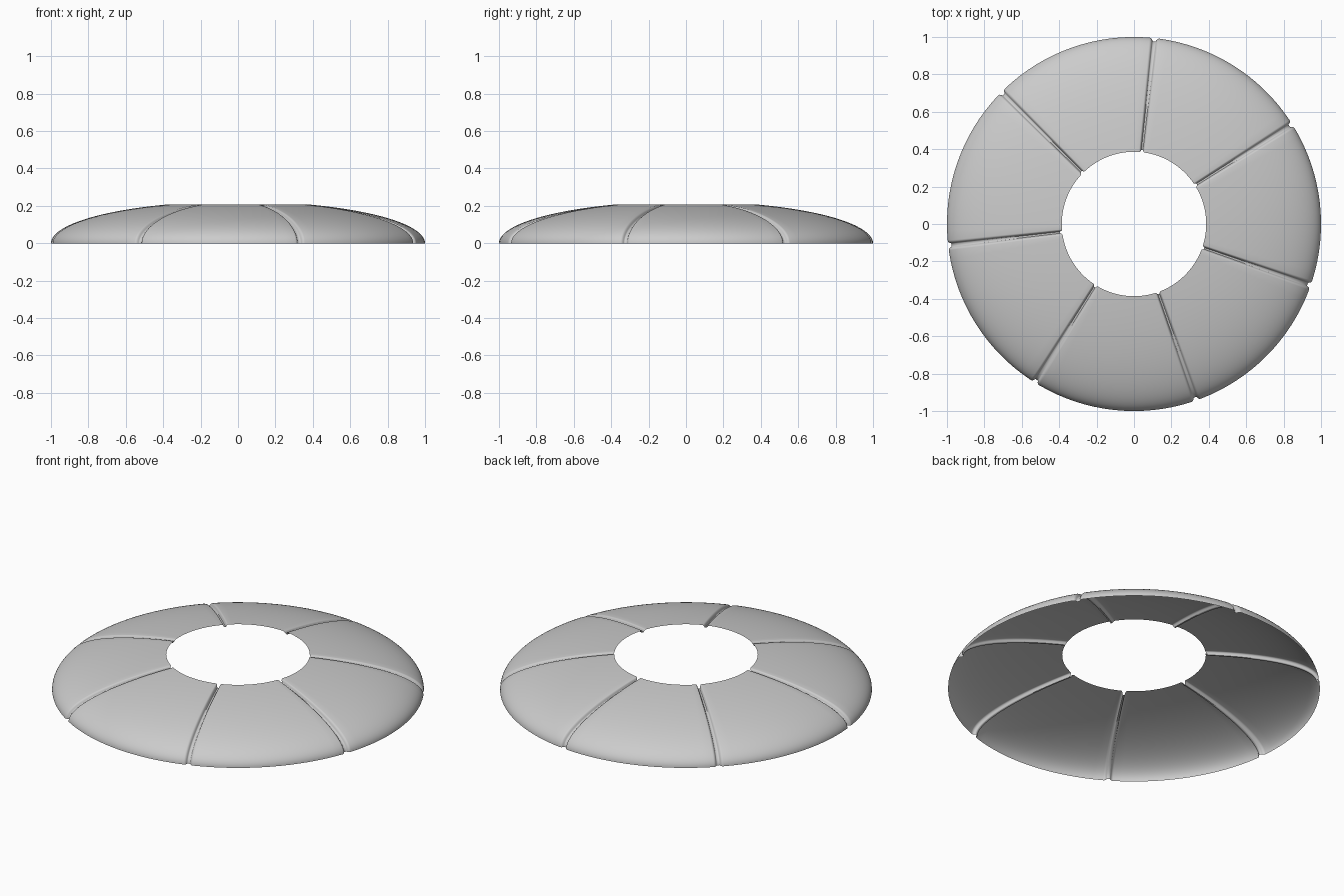
import bpy, bmesh
from math import sin, cos, acos, radians, pi, sqrt

if "Cube" in bpy.data.objects:
    bpy.data.objects.remove(bpy.data.objects["Cube"])

PANELS, FIRST = 7, radians(83.7)
HEIGHT, HOLE, DEPTH = 0.224, 0.386, 0.018
ROWS, FILL = 28, 16

# Groove cross-section: (position across the half width, depth share)
half = [(1, 0), (.8, .05), (.62, .2), (.46, .5), (.36, .85), (.25, 1)]
groove = [(-u, d) for u, d in half] + [(0, 1)] + [(u, d) for u, d in reversed(half)]


def shell_point(row, seam, u, d, fill):
    """Point on the domed ring, pushed inward along the normal in a groove."""
    t = acos(HOLE + 0.013 * d) * row / ROWS
    r, z = cos(t), HEIGHT * sin(t)
    width = (0.009 + 0.018 * r) / r
    sector = 2 * pi / PANELS
    a = seam + u * width + fill * (sector - 2 * width)
    nr, nz = cos(t) * HEIGHT, sin(t)
    n = sqrt(nr * nr + nz * nz)
    r -= DEPTH * d * nr / n
    z = max(0, z - DEPTH * d * nz / n)
    return (r * cos(a), r * sin(a), z)


# Columns around the ring: a groove, then the smooth panel after it
columns = []
for k in range(PANELS):
    seam = FIRST + k * 2 * pi / PANELS
    columns += [(seam, u, d, 0) for u, d in groove]
    columns += [(seam, 1, 0, i / FILL) for i in range(1, FILL)]

# Thin open shell
bm = bmesh.new()
grid = [[bm.verts.new(shell_point(row, *c)) for row in range(ROWS + 1)] for c in columns]
for i, col in enumerate(grid):
    nxt = grid[(i + 1) % len(grid)]
    for j in range(ROWS):
        bm.faces.new((col[j], nxt[j], nxt[j + 1], col[j + 1]))
mesh = bpy.data.meshes.new("panelled_ring")
bm.to_mesh(mesh)
bm.free()
ring = bpy.data.objects.new("panelled_ring", mesh)
bpy.context.collection.objects.link(ring)
bpy.context.view_layer.objects.active = ring
ring.select_set(True)
bpy.ops.object.shade_smooth_by_angle(angle=radians(50))
